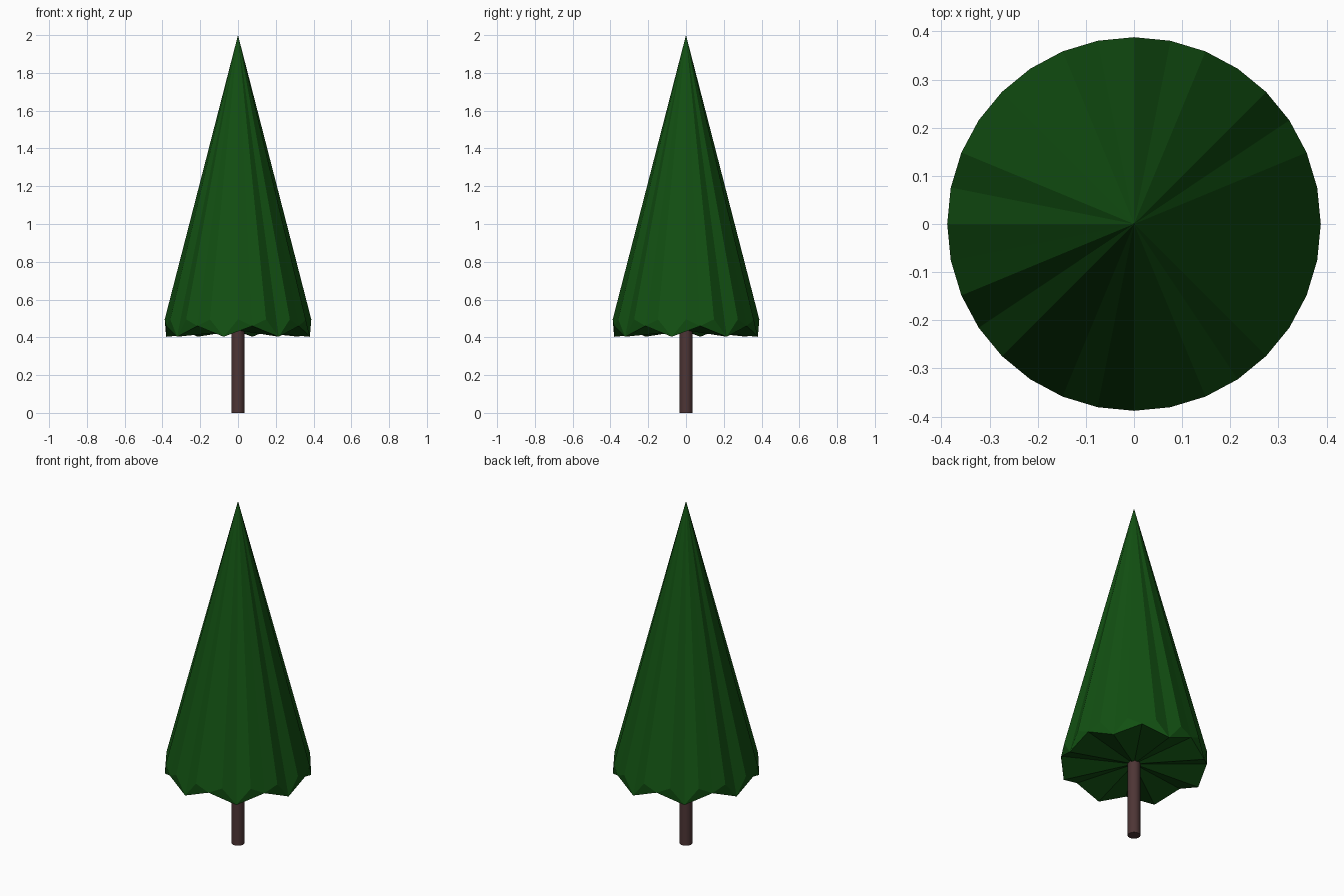
import bpy, bmesh
from math import sin, cos, pi

if "Cube" in bpy.data.objects:
    bpy.data.objects.remove(bpy.data.objects["Cube"])


def paint(obj, name, color):
    mat = bpy.data.materials.new(name)
    mat.diffuse_color = color
    mat.use_nodes = True
    mat.node_tree.nodes["Principled BSDF"].inputs["Base Color"].default_value = mat.diffuse_color
    obj.data.materials.append(mat)


# Foliage: 32-sided cone with a ragged rim repeating low, high, mid, high
N, R = 32, 0.388
RIM = [0.403, 0.495, 0.46, 0.495]
START = -pi / 2 - pi / 16          # first low tip, just left of the front

bm = bmesh.new()
apex = bm.verts.new((0, 0, 2))
hub = bm.verts.new((0, 0, 0.437))
rim = []
for i in range(N):
    a = START + 2 * pi * i / N
    rim.append(bm.verts.new((R * cos(a), R * sin(a), RIM[i % 4])))

# Sloping sides
for i in range(N):
    bm.faces.new((rim[i], rim[(i + 1) % N], apex))

# Underside: notch fillers at the high points, then a fan to the centre
for i in range(0, N, 2):
    tip, notch, nxt = rim[i], rim[i + 1], rim[(i + 2) % N]
    bm.faces.new((nxt, notch, tip))
    bm.faces.new((nxt, tip, hub))

mesh = bpy.data.meshes.new("foliage")
bm.to_mesh(mesh)
bm.free()
foliage = bpy.data.objects.new("foliage", mesh)
bpy.context.collection.objects.link(foliage)
paint(foliage, "dark_green", (0.006, 0.08, 0.006, 1))

# Trunk
bpy.ops.mesh.primitive_cylinder_add(vertices=32, radius=0.034, depth=0.48,
                                    location=(0, 0, 0.24))
trunk = bpy.context.object
trunk.name = "trunk"
paint(trunk, "dark_brown", (0.075, 0.036, 0.036, 1))
